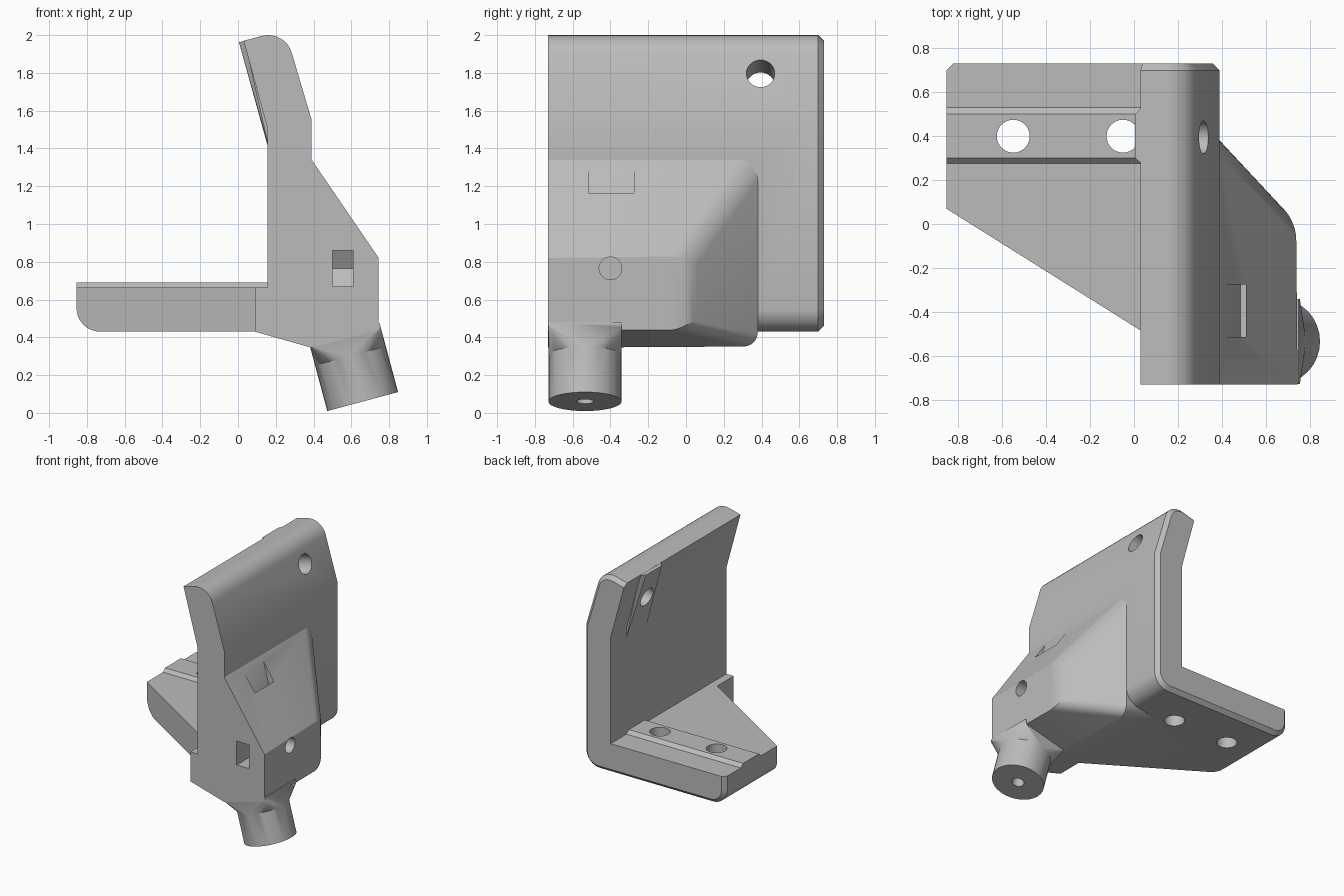
import bpy, bmesh, math
from mathutils import Vector, Matrix

cube = bpy.data.objects.get("Cube")
if cube:
    bpy.data.objects.remove(cube, do_unlink=True)

grey = bpy.data.materials.new("plain grey")
grey.use_nodes = True
colour = (0.5, 0.5, 0.5, 1)
grey.diffuse_color = colour
grey.node_tree.nodes["Principled BSDF"].inputs["Base Color"].default_value = colour

TILT = math.radians(15)
DOWN = Vector((math.sin(TILT), 0, -math.cos(TILT)))
ACROSS = Vector((math.cos(TILT), 0, math.sin(TILT)))
FRONT, BACK = -0.73, 0.73


def finish(bm, name):
    bmesh.ops.recalc_face_normals(bm, faces=bm.faces)
    mesh = bpy.data.meshes.new(name)
    bm.to_mesh(mesh)
    bm.free()
    mesh.materials.append(grey)
    ob = bpy.data.objects.new(name, mesh)
    bpy.context.scene.collection.objects.link(ob)
    return ob


def prism(points, offset):
    """Extrude a closed outline of 3D points by an offset vector."""
    bm = bmesh.new()
    face = bm.faces.new([bm.verts.new(p) for p in points])
    made = bmesh.ops.extrude_face_region(bm, geom=[face])["geom"]
    verts = [g for g in made if isinstance(g, bmesh.types.BMVert)]
    bmesh.ops.translate(bm, verts=verts, vec=offset)
    bmesh.ops.recalc_face_normals(bm, faces=bm.faces)
    return bm


def hull(points, name):
    bm = bmesh.new()
    for p in points:
        bm.verts.new(p)
    bmesh.ops.convex_hull(bm, input=bm.verts)
    bmesh.ops.dissolve_limit(bm, angle_limit=0.01, verts=bm.verts, edges=bm.edges)
    return finish(bm, name)


def rod(centre, axis, radius, length, name, sides=32):
    bm = bmesh.new()
    turn = Vector(axis).to_track_quat('Z', 'Y').to_matrix().to_4x4()
    bmesh.ops.create_cone(bm, cap_ends=True, segments=sides, radius1=radius, radius2=radius,
                          depth=length, matrix=Matrix.Translation(centre) @ turn)
    return finish(bm, name)


def arc(cx, cz, r, a0, a1, n=8):
    angles = [math.radians(a0 + (a1 - a0) * i / n) for i in range(n + 1)]
    return [(cx + r * math.cos(a), cz + r * math.sin(a)) for a in angles]


def combine(target, tool, operation):
    mod = target.modifiers.new(operation, 'BOOLEAN')
    mod.operation, mod.solver, mod.object = operation, 'EXACT', tool
    bpy.context.view_layer.objects.active = target
    bpy.ops.object.modifier_apply(modifier=mod.name)
    bpy.data.objects.remove(tool, do_unlink=True)


# L-shaped plate: shelf and bent wall, chamfered round its back edge
outer = arc(-0.73, 0.555, 0.125, 180, 270) + arc(0.27, 0.55, 0.12, 270, 360)
outer += [(0.39, 1.55)] + arc(0.16, 1.87, 0.13, 15, 105)
inner = [(0.03, 1.97), (0.155, 1.51), (0.155, 0.665), (-0.855, 0.665)]
bm = prism([(x, FRONT, z) for x, z in outer + inner], (0, BACK - FRONT, 0))
inside = lambda v: abs(v.co.x - 0.155) < 0.001
rim = [e for e in bm.edges if all(v.co.y > 0.7 for v in e.verts) and not any(inside(v) for v in e.verts)]
bmesh.ops.bevel(bm, geom=rim, offset=0.03, segments=1, affect='EDGES')
body = finish(bm, "bracket_body")

# Diagonal trim of the shelf front
trim = [(-1, 0.161, 0), (0.09, -0.5225, 0), (0.09, -1, 0), (-1, -1, 0)]
combine(body, finish(prism(trim, (0, 0, 0.8)), "shelf_trim"), 'DIFFERENCE')

# Gusset block with a slanting, rounded back
side = [(0.09, 0.43), (0.39, 0.345), (0.745, 0.44), (0.745, 0.82),
        (0.39, 1.34), (0.3, 1.34), (0.3, 0.665), (0.09, 0.665)]
bm = prism([(x, FRONT, z) for x, z in side], (0, 0.38 - FRONT, 0))
rear = [v for v in bm.verts if v.co.y > 0]
corner = [v for v in rear if abs(v.co.x - 0.39) < 0.001]
bmesh.ops.connect_verts(bm, verts=corner)
for v in rear:
    if v.co.x > 0.4:
        v.co.y -= (v.co.x - 0.39) * 1.07
bm.normal_update()
rounded = [e for e in bm.edges if all(v in rear for v in e.verts)
           and (any(v.co.x > 0.4 for v in e.verts) or all(v.co.z < 0.5 for v in e.verts))]
bmesh.ops.bevel(bm, geom=rounded, offset=0.08, segments=5, profile=0.5, affect='EDGES')
combine(body, finish(bm, "gusset_block"), 'UNION')

# Raised rails on the shelf and on the leaning part of the wall
shelf_rail = [(x, y, z) for x in (-0.855, 0.2)
              for y, z in ((0.275, 0.665), (0.3, 0.69), (0.5, 0.69), (0.53, 0.665), (0.3, 0.6), (0.5, 0.6))]
combine(body, hull(shelf_rail, "shelf_rail"), 'UNION')
wall_rail = [(x, y, z) for y in (0.275, 0.53) for x, z in ((0.035, 1.97), (0.16, 1.51), (0.16, 1.42))]
wall_rail += [(x, y, z) for y in (0.3, 0.5) for x, z in ((0.005, 1.962), (0.155, 1.42))]
combine(body, hull(wall_rail, "wall_rail"), 'UNION')

# Tilted round boss that blends from a square foot
tip = Vector((0.66, -0.535, 0.06))
R = 0.194
ring = [ACROSS * R * math.cos(a) + Vector((0, R * math.sin(a), 0))
        for a in (math.tau * i / 32 for i in range(32))]
square = [ACROSS * R * i + Vector((0, R * j, 0)) for i in (-1, 1) for j in (-1, 1)]
boss = [tip + p for p in ring]
neck = [tip - DOWN * 0.25 + p for p in ring]
foot = [tip - DOWN * d + p for d in (0.355, 0.38) for p in square]
combine(body, hull(neck + foot, "boss_foot"), 'UNION')
combine(body, hull(boss + neck, "boss"), 'UNION')

# Round screw holes
holes = [((-0.55, 0.4, 0.55), (0, 0, 1), 0.075, 0.6),
         ((-0.05, 0.4, 0.55), (0, 0, 1), 0.075, 0.6),
         ((0.2, 0.395, 1.765), ACROSS, 0.075, 0.7),
         ((0.62, -0.4, 0.765), (1, 0, 0), 0.06, 0.4),
         (tip, DOWN, 0.045, 0.4)]
for centre, axis, radius, length in holes:
    combine(body, rod(centre, axis, radius, length, "hole"), 'DIFFERENCE')

# Front nut slot with a pointed end
slot = [(0.5, -0.8, 0.67), (0.5, -0.345, 0.67), (0.5, -0.29, 0.765),
        (0.5, -0.345, 0.86), (0.5, -0.8, 0.86)]
combine(body, finish(prism(slot, (0.11, 0, 0)), "front_slot"), 'DIFFERENCE')

# Thin nut slot sunk into the sloping face
start = Vector((0.42, -0.515, 1.295)) - DOWN * 0.1
pocket = [start, start + ACROSS * 0.053, start + ACROSS * 0.053 + DOWN * 0.35, start + DOWN * 0.35]
combine(body, finish(prism(pocket, (0, 0.24, 0)), "slope_slot"), 'DIFFERENCE')

bpy.ops.object.select_all(action='DESELECT')
body.select_set(True)
bpy.context.view_layer.objects.active = body
bpy.ops.object.shade_smooth_by_angle(angle=math.radians(25))
